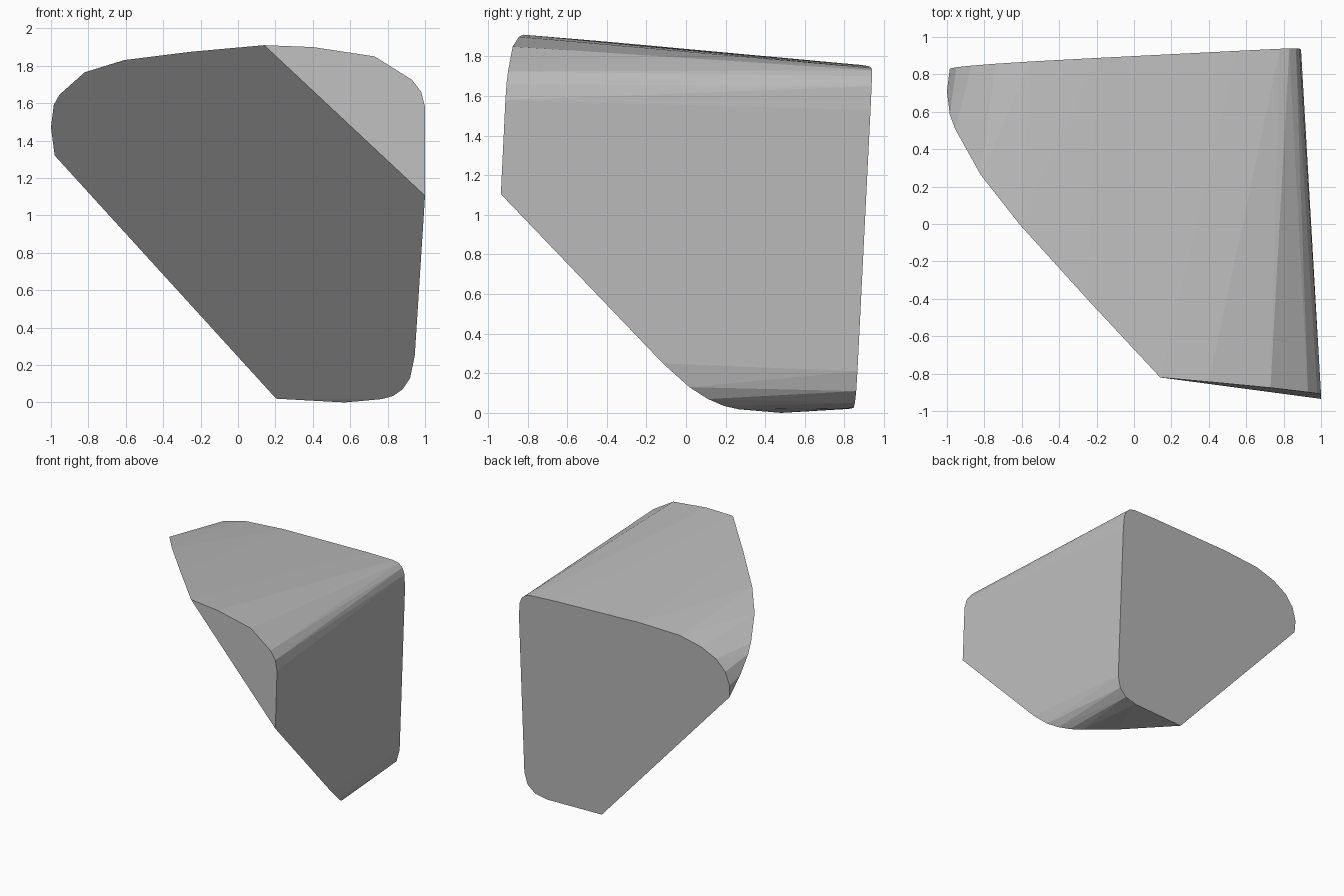
import bpy, bmesh, math

if "Cube" in bpy.data.objects:
    bpy.data.objects.remove(bpy.data.objects["Cube"])

# One flat grey for the whole block
grey = bpy.data.materials.new("mid_grey")
grey.diffuse_color = (0.5, 0.5, 0.5, 1)
grey.use_nodes = True
grey.node_tree.nodes["Principled BSDF"].inputs["Base Color"].default_value = grey.diffuse_color

# The three flat faces as planes y = a + b*x + c*z
FRONT = (-0.900, -0.0883, 0.0482)
BACK = (0.810, 0.051, 0.050)
CUT = (1.0469, -0.9918, -0.9048)

# Outlines (x, z) of those faces
front_outline = [(0.14, 1.91), (0.40, 1.90), (0.73, 1.85), (0.93, 1.725),
                 (0.98, 1.66), (1.0, 1.58), (1.0, 1.105)]
back_outline = [(0.204, 0.02), (0.695, 0.025), (0.80, 0.05), (0.865, 0.11),
                (0.89, 0.21), (0.893, 1.53), (0.885, 1.65), (0.865, 1.70),
                (0.83, 1.73), (0.78, 1.742), (0.55, 1.75), (0.20, 1.757),
                (-0.20, 1.757), (-0.55, 1.74), (-0.74, 1.69), (-0.87, 1.62),
                (-0.95, 1.53), (-0.985, 1.42), (-0.98, 1.32)]
cut_outline = [(-1.0, 1.47), (-0.985, 1.59), (-0.955, 1.645), (-0.82, 1.765),
               (-0.61, 1.83), (-0.25, 1.875), (0.945, 0.25), (0.92, 0.13),
               (0.88, 0.07), (0.83, 0.035), (0.77, 0.018), (0.57, 0.0)]

# Rounded wedge block: the hull of the three outlines
bm = bmesh.new()
for outline, (a, b, c) in ((front_outline, FRONT), (back_outline, BACK), (cut_outline, CUT)):
    for x, z in outline:
        bm.verts.new((x, a + b * x + c * z, z))
hull = bmesh.ops.convex_hull(bm, input=bm.verts[:])
loose = [v for v in bm.verts if not v.link_faces]
bmesh.ops.delete(bm, geom=loose, context='VERTS')
# Merge triangles lying in the same flat face
bmesh.ops.dissolve_limit(bm, angle_limit=math.radians(1.5),
                         verts=bm.verts[:], edges=bm.edges[:])
bmesh.ops.recalc_face_normals(bm, faces=bm.faces[:])

mesh = bpy.data.meshes.new("cut_block")
bm.to_mesh(mesh)
bm.free()
block = bpy.data.objects.new("cut_block", mesh)
bpy.context.collection.objects.link(block)
mesh.materials.append(grey)
